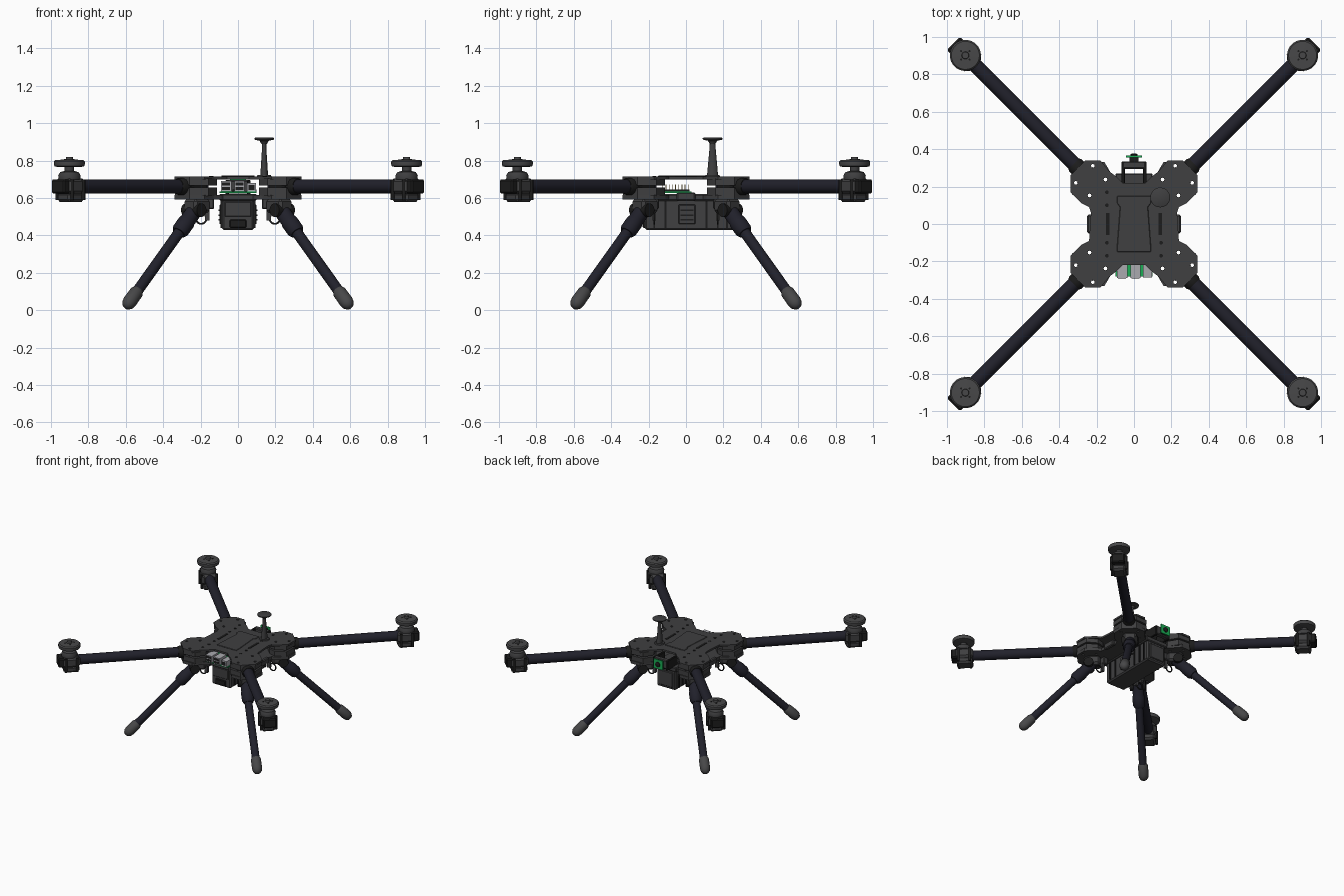
import bpy, bmesh, math
from mathutils import Matrix, Vector

if "Cube" in bpy.data.objects:
    bpy.data.objects.remove(bpy.data.objects["Cube"])


def material(name, r, g, b):
    m = bpy.data.materials.new(name)
    m.use_nodes = True
    m.diffuse_color = (r, g, b, 1)
    m.node_tree.nodes["Principled BSDF"].inputs["Base Color"].default_value = (r, g, b, 1)
    return m


GREY = material("charcoal plastic", .05, .05, .052)
SOFT = material("soft grey", .064, .064, .066)
NAVY = material("dark navy carbon", .015, .015, .024)
BLACK = material("black", .012, .012, .012)
GREEN = material("circuit green", .01, .42, .09)
SILVER = material("silver metal", .4, .4, .43)
GOLD = material("gold pins", .5, .36, .1)
ORIGIN = Matrix.Identity(4)


def finish(name, bm, mat, frame=ORIGIN, bevel=0, smooth=False):
    bmesh.ops.recalc_face_normals(bm, faces=bm.faces)
    mesh = bpy.data.meshes.new(name)
    bm.to_mesh(mesh)
    bm.free()
    ob = bpy.data.objects.new(name, mesh)
    bpy.context.collection.objects.link(ob)
    ob.matrix_world = frame
    mesh.materials.append(mat)
    if bevel:
        mod = ob.modifiers.new("bevel", 'BEVEL')
        mod.width = bevel
        mod.segments = 1
    if smooth:
        bpy.ops.object.select_all(action='DESELECT')
        ob.select_set(True)
        bpy.context.view_layer.objects.active = ob
        bpy.ops.object.shade_smooth_by_angle(angle=math.radians(35))
    return ob


def box(name, x, y, z, mat, frame=ORIGIN, bevel=0):
    """Box from (low, high) ranges."""
    bm = bmesh.new()
    bmesh.ops.create_cube(bm, size=1)
    for v in bm.verts:
        v.co = [(a + b) / 2 + c * (b - a) for (a, b), c in zip((x, y, z), v.co)]
    return finish(name, bm, mat, frame, bevel)


def prism(name, outline, z, mat, frame=ORIGIN, bevel=0):
    """Flat outline pulled up between two heights."""
    bm = bmesh.new()
    face = bm.faces.new([bm.verts.new((p[0], p[1], z[0])) for p in outline])
    top = bmesh.ops.extrude_face_region(bm, geom=[face])["geom"]
    for v in top:
        if isinstance(v, bmesh.types.BMVert):
            v.co.z = z[1]
    return finish(name, bm, mat, frame, bevel)


def lathe(name, profile, mat, frame=ORIGIN, sides=28):
    """Spin (radius, height) points round z, closing both ends."""
    bm = bmesh.new()
    rings = []
    for r, h in profile:
        rings.append([bm.verts.new((r * math.cos(math.tau * i / sides),
                                    r * math.sin(math.tau * i / sides), h)) for i in range(sides)])
    for a, b in zip(rings, rings[1:]):
        for i in range(sides):
            j = (i + 1) % sides
            bm.faces.new((a[i], a[j], b[j], b[i]))
    bm.faces.new(rings[0])
    bm.faces.new(rings[-1])
    return finish(name, bm, mat, frame, smooth=True)


def rod(name, start, end, profile, mat, frame=ORIGIN):
    """Lathe along a line; profile heights are fractions of its length."""
    a, b = Vector(start), Vector(end)
    d = b - a
    turn = d.to_track_quat('Z', 'Y').to_matrix().to_4x4()
    return lathe(name, [(r, t * d.length) for r, t in profile], mat,
                 frame @ Matrix.Translation(a) @ turn)


def mirrored(quarter):
    """Mirror a quarter outline (from +y axis to +x axis) into a full loop."""
    right = quarter + [(x, -y) for x, y in reversed(quarter[:-1])]
    return right + [(-x, y) for x, y in reversed(right)]


corners = [Matrix.Rotation(math.radians(45 + 90 * k), 4, 'Z') for k in range(4)]

# Frame plates
outline = [(.06, .22), (.09, .25), (.13, .28), (.18, .34), (.26, .34), (.34, .26),
           (.34, .17), (.28, .11), (.24, .09), (.23, .06)]
top_plate = prism("top_plate", mirrored(outline), (.7, .715), GREY)
bottom_plate = prism("bottom_plate", mirrored(outline), (.592, .617), GREY)
drilled = [top_plate, bottom_plate]
prism("top_panel", mirrored([(.09, .15), (.09, .11), (.075, .09)]), (.714, .72), GREY, bevel=.003)
for s in (-1, 1):
    box("panel_slot", (s * .14 - .009, s * .14 + .009), (-.06, .06), (.713, .718), BLACK)
    box("side_ear", (s * .235 - .015, s * .235 + .015), (-.05, .05), (.585, .63), GREY, bevel=.006)
    for y in (-.17, -.1, .1, .17):
        lathe("plate_screw", [(.01, .714), (.01, .718)], BLACK,
              Matrix.Translation((s * .145, y, 0)), 10)

# Corner assemblies: x runs outward along each arm
ARM_Z = .662
lobe = [(.23, -.05), (.26, -.1), (.345, -.122), (.42, -.055)]
lobe += [(x, -y) for x, y in reversed(lobe)]
for c in corners:
    for z in ((.61, .655), (.667, .703)):
        drilled.append(prism("arm_clamp", lobe, z, GREY, c))
    box("clamp_core", (.29, .405), (-.05, .05), (.615, .7), BLACK, c)
    rod("arm_collar", (.4, 0, ARM_Z), (.455, 0, ARM_Z), [(.046, 0), (.046, .8), (.041, 1)], BLACK, c)
    rod("arm", (.26, 0, ARM_Z), (1.3, 0, ARM_Z), [(.038, 0), (.038, 1)], NAVY, c)

    # Motor mount
    box("mount_clamp", (1.2, 1.335), (-.06, .06), (.62, .705), GREY, c, .018)
    box("mount_base", (1.205, 1.325), (-.05, .05), (.578, .63), GREY, c, .014)
    box("mount_end_cap", (1.3, 1.365), (-.05, .05), (.625, .7), BLACK, c, .008)
    for s in (-1, 1):
        for x in (1.225, 1.31):
            rod("mount_bolt", (x, s * .056, .59), (x, s * .056, .7), [(.01, 0), (.01, 1)], BLACK, c)

    # Motor
    hub = c @ Matrix.Translation((1.275, 0, 0))
    lathe("motor_base", [(.058, .7), (.06, .72), (.05, .738), (.025, .745), (.025, .775)], GREY, hub)
    lathe("motor_bell", [(.06, .765), (.08, .77), (.083, .78), (.083, .795), (.075, .803),
                         (.02, .806), (.018, .82)], SOFT, hub, 36)
    for k in range(4):
        a = math.radians(90 * k)
        lathe("motor_hole", [(.006, .804), (.006, .808)], BLACK,
              hub @ Matrix.Translation((.032 * math.cos(a), .032 * math.sin(a), 0)), 8)

    # Landing leg
    top, foot = Vector((.285, 0, .575)), Vector((.828, 0, .036))
    at = lambda t: top.lerp(foot, t)
    box("leg_bracket", (.25, .37), (-.05, .05), (.52, .595), GREY, c, .015)
    rod("leg_hinge", (.335, -.06, .535), (.335, .06, .535), [(.036, 0), (.036, 1)], BLACK, c)
    rod("leg_socket", at(.03), at(.3), [(.042, 0), (.042, .55), (.046, .6), (.046, .9), (.036, 1)], NAVY, c)
    rod("leg_tube", at(.2), at(.93), [(.029, 0), (.029, 1)], NAVY, c)
    rod("foot", at(.87), at(1.04), [(.03, 0), (.037, .1), (.038, .65), (.034, .82), (.022, .95), (.008, 1)],
        SOFT, c)

# Bolt holes through plates and clamps
bm = bmesh.new()
for c in corners:
    for x, y in ((.375, .064), (.276, .06)):
        for s in (-1, 1):
            bmesh.ops.create_cone(bm, cap_ends=True, segments=10, radius1=.01, radius2=.01, depth=.4,
                                  matrix=c @ Matrix.Translation((x, s * y, .65)))
cutter = finish("hole_cutter", bm, GREY)
for ob in drilled:
    mod = ob.modifiers.new("holes", 'BOOLEAN')
    mod.operation = 'DIFFERENCE'
    mod.solver = 'EXACT'
    mod.object = cutter
    with bpy.context.temp_override(object=ob, active_object=ob, selected_objects=[ob]):
        bpy.ops.object.modifier_apply(modifier=mod.name)
bpy.data.objects.remove(cutter)

# Battery bay under the frame
box("battery_bay", (-.086, .086), (-.22, .26), (.428, .6), GREY, bevel=.01)
box("bay_rim", (-.1, .1), (-.24, .27), (.585, .622), GREY, bevel=.006)
box("front_cover", (-.07, .07), (-.228, -.21), (.5, .58), GREY, bevel=.004)
box("front_latch", (-.045, .045), (-.232, -.215), (.44, .485), BLACK, bevel=.005)
box("rear_cover", (-.065, .065), (.25, .268), (.45, .57), GREY, bevel=.004)
for s in (-1, 1):
    for y in (-.17, -.11, .11, .17, .22):
        box("bay_rib", (s * .088 - .006, s * .088 + .006), (y - .005, y + .005), (.44, .59), BLACK)
    box("side_latch", (s * .09 - .01, s * .09 + .01), (-.04, .05), (.46, .565), GREY, bevel=.004)
    for k in range(3):
        z = .48 + .025 * k
        box("latch_grip", (s * .1 - .003, s * .1 + .003), (-.03, .04), (z, z + .008), BLACK)
    # Payload rings and their hangers
    for y in (-.17, .17):
        box("ring_hanger", (s * .15 - .022, s * .15 + .022), (y - .025, y + .025), (.54, .6), GREY, bevel=.006)
        box("ring_tab", (s * .165 - .012, s * .165 + .012), (y - .01, y + .01), (.48, .55), GREY)
        bpy.ops.mesh.primitive_torus_add(location=(s * .197, y, .49), rotation=(math.pi / 2, 0, 0),
                                         major_radius=.028, minor_radius=.005,
                                         major_segments=24, minor_segments=8)
        ring = bpy.context.object
        ring.name = "payload_ring"
        ring.data.materials.append(BLACK)
        bpy.ops.object.shade_smooth()

# Onboard computer between the plates
box("computer_board", (-.1, .1), (-.28, .03), (.628, .636), GREEN)
for x in (-.064, .008):
    box("double_port", (x - .028, x + .028), (-.29, -.2), (.636, .69), SILVER)
    box("port_opening", (x - .022, x + .022), (-.292, -.288), (.643, .66), BLACK)
    box("port_opening", (x - .022, x + .022), (-.292, -.288), (.667, .684), BLACK)
box("network_port", (.048, .096), (-.285, -.19), (.636, .68), SILVER)
box("network_opening", (.056, .088), (-.287, -.283), (.643, .67), BLACK)
box("main_chip", (-.03, .03), (-.12, -.06), (.636, .645), BLACK)
box("pin_header", (.082, .098), (-.13, .02), (.636, .645), BLACK)
for k in range(9):
    for x in (.086, .094):
        y = -.124 + .017 * k
        box("header_pin", (x - .002, x + .002), (y - .002, y + .002), (.64, .672), GOLD)

# Rear camera
for s in (-1, 1):
    box("camera_arm", (s * .058 - .009, s * .058 + .009), (.2, .335), (.615, .695), BLACK, bevel=.004)
box("camera_crossbar", (-.06, .06), (.295, .335), (.625, .695), GREY, bevel=.006)
box("camera_spacer", (-.025, .025), (.33, .36), (.635, .69), BLACK)
box("camera_board", (-.042, .042), (.355, .365), (.625, .7), GREEN)
rod("camera_lens", (0, .363, .662), (0, .376, .662), [(.02, 0), (.02, .7), (.014, 1)], BLACK)

# Antenna mast
mast = Matrix.Translation((.14, .142, 0))
lathe("mast_foot", [(.04, .712), (.036, .724)], GREY, mast)
lathe("mast", [(.03, .715), (.026, .76), (.017, .86), (.016, .9)], GREY,
      mast @ Matrix.Diagonal((.7, 1, 1, 1)), 16)
lathe("antenna_disc", [(.015, .89), (.025, .906), (.052, .912), (.053, .92), (.048, .923)], GREY, mast)
